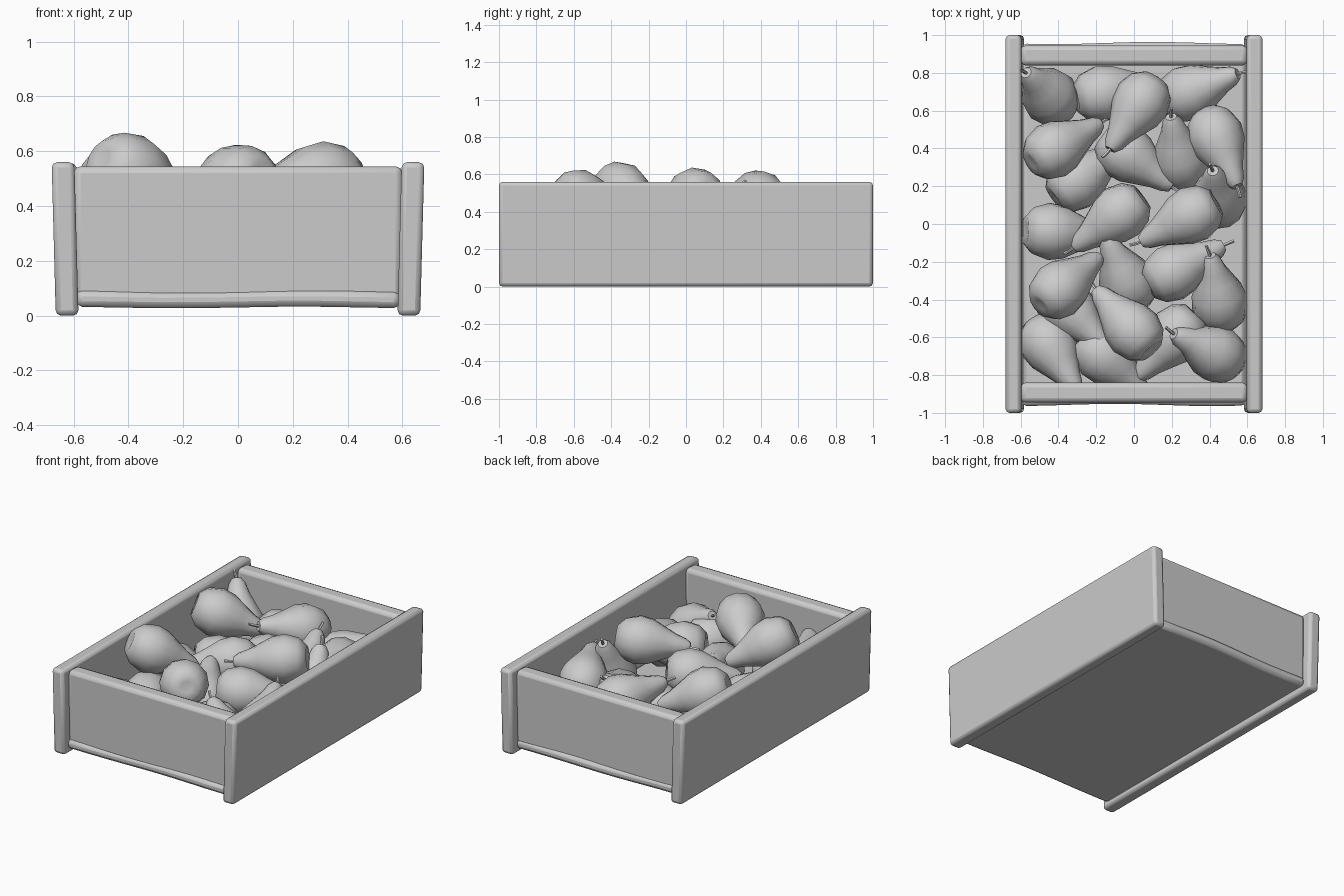
import bpy, bmesh, math
from mathutils import Vector, Matrix

if "Cube" in bpy.data.objects:
    bpy.data.objects.remove(bpy.data.objects["Cube"])


def add_object(name, bm):
    bmesh.ops.recalc_face_normals(bm, faces=bm.faces)
    mesh = bpy.data.meshes.new(name)
    bm.to_mesh(mesh)
    bm.free()
    ob = bpy.data.objects.new(name, mesh)
    bpy.context.collection.objects.link(ob)
    return ob


def smooth(ob, angle):
    bpy.ops.object.select_all(action='DESELECT')
    ob.select_set(True)
    bpy.context.view_layer.objects.active = ob
    bpy.ops.object.shade_smooth_by_angle(angle=math.radians(angle))


def plank(name, lo, hi, bevel, warp=None, cuts=0):
    """Bevelled board between two corners, optionally cut along x and warped."""
    lo, hi = Vector(lo), Vector(hi)
    bm = bmesh.new()
    bmesh.ops.create_cube(bm, size=1)
    if cuts:
        along = [e for e in bm.edges if abs(e.verts[0].co.x - e.verts[1].co.x) > 0.5]
        bmesh.ops.subdivide_edges(bm, edges=along, cuts=cuts, use_grid_fill=True)
    for v in bm.verts:
        v.co = Vector([(lo[i] + hi[i]) / 2 + v.co[i] * (hi[i] - lo[i]) for i in range(3)])
        if warp:
            v.co = warp(v.co)
    ob = add_object(name, bm)
    mod = ob.modifiers.new("rounded", 'BEVEL')
    mod.width, mod.segments = bevel, 2
    mod.limit_method, mod.angle_limit = 'ANGLE', math.radians(40)
    smooth(ob, 50)
    return ob


# Long side boards, leaning slightly outward
for s, label in ((-1, "left"), (1, "right")):
    xs = sorted((s * 0.582, s * 0.665))
    plank(label + "_side_board", (xs[0], -1, 0), (xs[1], 1, 0.56), 0.02,
          lambda c, s=s: Vector((c.x + s * 0.015 * c.z / 0.56, c.y, c.z)))

# Short end boards
for s, label in ((-1, "front"), (1, "back")):
    ys = sorted((s * 0.84, s * 0.945))
    plank(label + "_end_board", (-0.60, ys[0], 0.06), (0.60, ys[1], 0.545), 0.025)

# Floor board with slightly uneven ends
plank("floor_board", (-0.59, -0.958, 0.03), (0.59, 0.958, 0.09), 0.022,
      lambda c: Vector((c.x, c.y + math.copysign(0.006, c.y) * math.sin(6 * c.x + c.y),
                        c.z + 0.003 * math.sin(7 * c.x))), cuts=7)

# Pear profile: (radius, distance along the axis from the fat centre)
PROFILE = [(0.035, -0.135), (0.075, -0.142), (0.125, -0.095), (0.152, -0.01), (0.14, 0.07),
           (0.102, 0.15), (0.07, 0.22), (0.052, 0.28), (0.03, 0.312), (0.01, 0.31)]
# Stem path: (sideways offset, distance along the axis)
STEM = [(0, 0.30), (0.004, 0.335), (0.014, 0.372)]


def tube(bm, rings, sides):
    """Skin a list of (radius, centre) rings and cap both ends."""
    loops = []
    for r, c in rings:
        loops.append([bm.verts.new((c[0] + r * math.cos(2 * math.pi * k / sides),
                                    r * math.sin(2 * math.pi * k / sides), c[1]))
                      for k in range(sides)])
    for a, b in zip(loops, loops[1:]):
        for k in range(sides):
            n = (k + 1) % sides
            bm.faces.new((a[k], a[n], b[n], b[k]))
    bm.faces.new(loops[0][::-1])
    bm.faces.new(loops[-1])


bm = bmesh.new()
tube(bm, [(r, (0, z)) for r, z in PROFILE], 12)
tube(bm, [(0.009, p) for p in STEM], 5)
first = add_object("pear_01", bm)
smooth(first, 60)

# Each pear: fat centre x, y, z then neck end x, y, z
PEARS = [
    (-0.44, 0.67, 0.25, -0.56, 0.79, 0.48),
    (-0.17, 0.69, 0.28, 0.08, 0.74, 0.24),
    (0.04, 0.65, 0.39, -0.11, 0.42, 0.45),
    (0.28, 0.69, 0.26, 0.51, 0.78, 0.36),
    (-0.43, 0.39, 0.47, -0.20, 0.52, 0.37),
    (-0.31, 0.22, 0.25, -0.17, 0.32, 0.22),
    (-0.05, 0.38, 0.27, 0.17, 0.22, 0.29),
    (0.25, 0.33, 0.25, 0.20, 0.55, 0.43),
    (0.43, 0.47, 0.34, 0.52, 0.26, 0.42),
    (0.45, 0.13, 0.25, 0.42, 0.27, 0.50),
    (-0.44, -0.04, 0.27, -0.26, -0.05, 0.22),
    (-0.07, 0.06, 0.37, -0.30, -0.11, 0.34),
    (0.31, 0.05, 0.485, 0.03, -0.10, 0.45),
    (0.20, -0.26, 0.36, 0.46, -0.12, 0.34),
    (0.455, -0.42, 0.25, 0.41, -0.20, 0.40),
    (-0.40, -0.35, 0.515, -0.18, -0.17, 0.38),
    (-0.03, -0.32, 0.26, -0.12, -0.13, 0.38),
    (0.00, -0.57, 0.475, -0.19, -0.36, 0.40),
    (-0.36, -0.44, 0.25, -0.23, -0.57, 0.30),
    (-0.455, -0.63, 0.25, -0.34, -0.82, 0.33),
    (-0.17, -0.69, 0.25, -0.07, -0.78, 0.24),
    (0.23, -0.58, 0.27, 0.03, -0.80, 0.26),
    (0.44, -0.69, 0.25, 0.25, -0.60, 0.40),
]
for i, p in enumerate(PEARS):
    centre, neck = Vector(p[:3]), Vector(p[3:])
    if i == 0:
        ob = first
    else:
        ob = bpy.data.objects.new("pear_%02d" % (i + 1), first.data)
        bpy.context.collection.objects.link(ob)
    turn = (neck - centre).to_track_quat('Z', 'Y').to_matrix().to_4x4()
    ob.matrix_world = Matrix.Translation(centre) @ turn @ Matrix.Rotation(i * 1.3, 4, 'Z')
